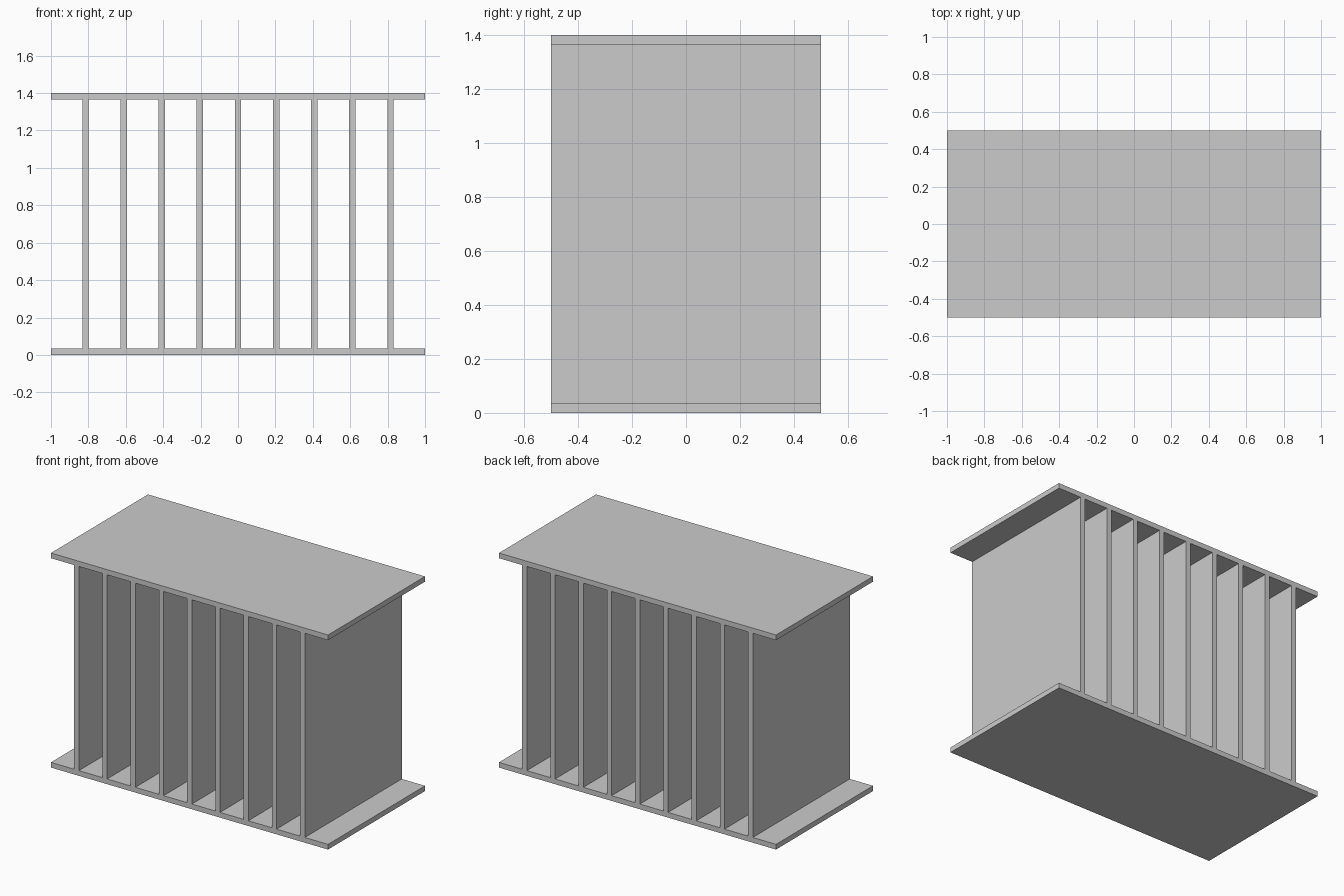
import bpy

if "Cube" in bpy.data.objects:
    bpy.data.objects.remove(bpy.data.objects["Cube"])

WIDTH, DEPTH, HEIGHT = 2.0, 1.0, 1.4
PLATE = 0.034      # thickness of the top and bottom plates
PANEL = 0.034      # thickness of the upright panels
COUNT, PITCH = 9, 0.2038


def box(name, size, centre):
    bpy.ops.mesh.primitive_cube_add(size=1, location=centre)
    obj = bpy.context.object
    obj.name = name
    obj.scale = size
    bpy.ops.object.transform_apply(location=False, rotation=False, scale=True)
    return obj


# Bottom and top plates
box("bottom_plate", (WIDTH, DEPTH, PLATE), (0, 0, PLATE / 2))
box("top_plate", (WIDTH, DEPTH, PLATE), (0, 0, HEIGHT - PLATE / 2))

# Evenly spaced full-depth upright panels
for i in range(COUNT):
    x = (i - (COUNT - 1) / 2) * PITCH
    box(f"upright_panel_{i + 1}", (PANEL, DEPTH, HEIGHT - 2 * PLATE), (x, 0, HEIGHT / 2))
